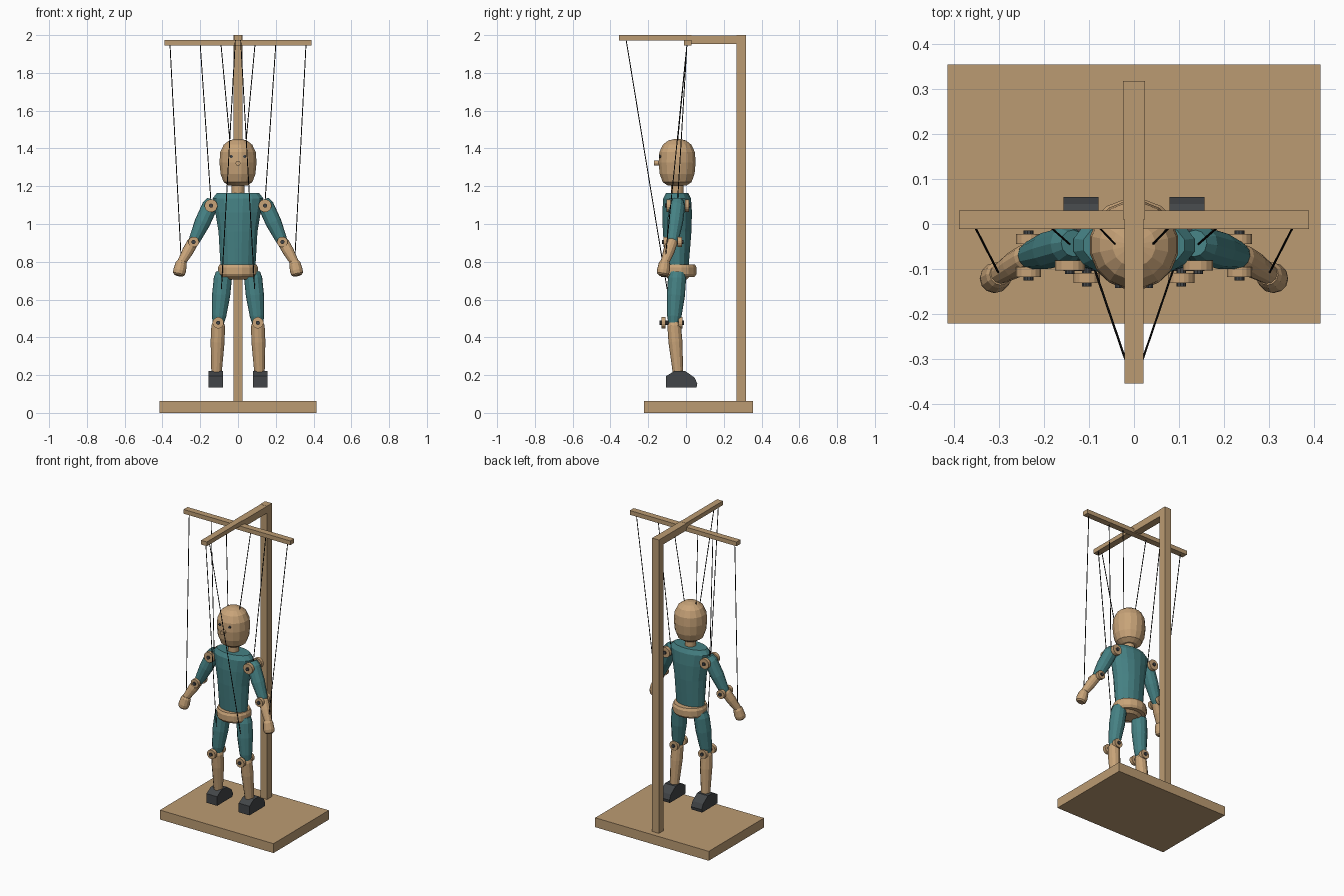
import bpy, bmesh
from math import cos, sin, pi
from mathutils import Vector

if "Cube" in bpy.data.objects:
    bpy.data.objects.remove(bpy.data.objects["Cube"])


def material(name, rgb):
    m = bpy.data.materials.new(name)
    m.diffuse_color = (*rgb, 1)
    m.use_nodes = True
    m.node_tree.nodes["Principled BSDF"].inputs["Base Color"].default_value = m.diffuse_color
    return m


WOOD = material("wood", (0.50, 0.33, 0.17))
PALE = material("pale_wood", (0.58, 0.37, 0.19))
TEAL = material("teal_paint", (0.06, 0.22, 0.23))
DARK = material("dark_paint", (0.055, 0.06, 0.065))
CORD = material("cord", (0.01, 0.01, 0.01))


def finish(bm, name, mat):
    bmesh.ops.recalc_face_normals(bm, faces=bm.faces)
    me = bpy.data.meshes.new(name)
    bm.to_mesh(me)
    bm.free()
    me.materials.append(mat)
    ob = bpy.data.objects.new(name, me)
    bpy.context.collection.objects.link(ob)
    return ob


def box(name, x, y, z, mat=WOOD):
    bm = bmesh.new()
    bmesh.ops.create_cube(bm, size=1)
    for v in bm.verts:
        v.co = [a + (b - a) * (c + 0.5) for (a, b), c in zip((x, y, z), v.co)]
    return finish(bm, name, mat)


def loft(name, rings, mat, sides=16):
    """Stack of rings: (centre, axis u, axis v), capped at both ends."""
    bm = bmesh.new()
    loops = []
    for c, u, v in rings:
        angles = [2 * pi * (i + 0.5) / sides for i in range(sides)]
        loops.append([bm.verts.new(c + u * cos(a) + v * sin(a)) for a in angles])
    for a, b in zip(loops, loops[1:]):
        for i in range(sides):
            j = (i + 1) % sides
            bm.faces.new((a[i], a[j], b[j], b[i]))
    bm.faces.new(loops[0][::-1])
    bm.faces.new(loops[-1])
    return finish(bm, name, mat)


def upright(name, y, profile, mat, sides=16):
    """Elliptical turned part; profile rows are (z, half width, half depth)."""
    return loft(name, [(Vector((0, y, z)), Vector((rx, 0, 0)), Vector((0, ry, 0)))
                       for z, rx, ry in profile], mat, sides)


def limb(name, p, q, profile, mat, sides=12):
    """Turned part from p to q; profile rows are (fraction, radius)."""
    p, q = Vector(p), Vector(q)
    d = (q - p).normalized()
    u = d.orthogonal().normalized()
    w = d.cross(u)
    return loft(name, [(p.lerp(q, t), u * r, w * r) for t, r in profile], mat, sides)


def rod(name, p, q, r, mat, sides=12):
    return limb(name, p, q, [(0, r), (1, r)], mat, sides)


def joint(name, x, z, y_front, y_back, r, thick=0.022):
    """Pair of washers with a dark pin through them."""
    for label, y in (("front", y_front), ("back", y_back)):
        rod(f"{name}_{label}_washer", (x, y - thick / 2, z), (x, y + thick / 2, z), r, PALE, 16)
    e = thick / 2 + 0.008
    rod(f"{name}_pin", (x, y_front - e, z), (x, y_back + e, z), 0.011, DARK, 10)


# Stand and control bars
box("base", (-0.415, 0.415), (-0.222, 0.355), (0, 0.062))
box("post", (-0.025, 0.025), (0.268, 0.318), (0.062, 2.0))
box("post_arm", (-0.024, 0.024), (0.01, 0.268), (1.953, 1.999))
box("control_bar", (-0.021, 0.021), (-0.355, 0.03), (1.972, 2.0))
box("cross_bar", (-0.39, 0.39), (-0.011, 0.03), (1.946, 1.974))

# Head, face and neck
Y = -0.047
upright("head", Y, [(1.203, 0.05, 0.05), (1.222, 0.078, 0.078), (1.265, 0.094, 0.094),
                    (1.325, 0.1, 0.1), (1.38, 0.096, 0.096), (1.42, 0.077, 0.077),
                    (1.442, 0.048, 0.048), (1.45, 0.015, 0.015)], PALE)
rod("nose", (0, -0.135, 1.322), (0, -0.17, 1.322), 0.013, PALE)
upright("neck", Y, [(1.15, 0.034, 0.034), (1.215, 0.034, 0.034)], PALE)

# Torso and pelvis
upright("torso", Y, [(0.775, 0.094, 0.062), (0.87, 0.1, 0.07), (0.96, 0.105, 0.077),
                     (1.06, 0.122, 0.08), (1.135, 0.137, 0.075), (1.163, 0.115, 0.06)], TEAL)
upright("belt", -0.043, [(0.72, 0.098, 0.09), (0.735, 0.108, 0.1), (0.77, 0.108, 0.1),
                         (0.785, 0.1, 0.092)], PALE)
upright("pelvis", -0.043, [(0.705, 0.06, 0.045), (0.725, 0.09, 0.07)], PALE)

for s, side in ((-1, "right"), (1, "left")):
    rod(f"{side}_eye", (s * 0.035, -0.125, 1.357), (s * 0.035, -0.142, 1.357), 0.008, DARK, 8)

    # Arms
    joint(f"{side}_shoulder", s * 0.143, 1.097, -0.092, 0.005, 0.034)
    limb(f"{side}_upper_arm", (s * 0.135, -0.043, 1.125), (s * 0.242, -0.073, 0.89),
         [(0, 0.03), (0.12, 0.042), (0.5, 0.042), (0.88, 0.031), (1, 0.022)], TEAL)
    joint(f"{side}_elbow", s * 0.235, 0.905, -0.107, -0.033, 0.028)
    limb(f"{side}_forearm", (s * 0.23, -0.068, 0.92), (s * 0.303, -0.114, 0.79),
         [(0, 0.022), (0.15, 0.03), (0.5, 0.03), (1, 0.022)], PALE)
    limb(f"{side}_hand", (s * 0.298, -0.112, 0.803), (s * 0.315, -0.124, 0.727),
         [(0, 0.024), (0.15, 0.03), (0.65, 0.034), (0.9, 0.031), (1, 0.022)], PALE)

    # Legs
    limb(f"{side}_thigh", (s * 0.077, -0.045, 0.745), (s * 0.105, -0.065, 0.47),
         [(0, 0.04), (0.12, 0.048), (0.45, 0.048), (0.85, 0.038), (1, 0.028)], TEAL)
    joint(f"{side}_knee", s * 0.105, 0.477, -0.12, -0.03, 0.03)
    limb(f"{side}_shin", (s * 0.104, -0.065, 0.49), (s * 0.114, -0.042, 0.205),
         [(0, 0.025), (0.1, 0.036), (0.4, 0.037), (1, 0.027)], PALE)

    # Shoe: side profile pushed across its width
    bm = bmesh.new()
    outline = [(-0.105, 0.135), (-0.105, 0.195), (-0.06, 0.222), (-0.005, 0.222),
               (0.045, 0.187), (0.06, 0.155), (0.056, 0.135)]
    face = bm.faces.new([bm.verts.new((s * 0.118 - 0.039, y, z)) for y, z in outline])
    ext = bmesh.ops.extrude_face_region(bm, geom=[face])["geom"]
    bmesh.ops.translate(bm, vec=(0.078, 0, 0),
                        verts=[g for g in ext if isinstance(g, bmesh.types.BMVert)])
    # extrude keeps the first cap
    if not face.is_valid or len(bm.faces) < len(outline) + 2:
        bmesh.ops.holes_fill(bm, edges=bm.edges)
    finish(bm, f"{side}_shoe", DARK)

    # Strings
    for name, a, b in (("head", (0.09, 0.005, 1.95), (0.042, -0.045, 1.43)),
                       ("shoulder", (0.2, 0.005, 1.95), (0.143, -0.045, 1.115)),
                       ("hand", (0.36, 0.005, 1.95), (0.3, -0.112, 0.795)),
                       ("knee", (0.014, -0.317, 1.975), (0.088, -0.1, 0.655))):
        rod(f"{side}_{name}_string", (s * a[0], a[1], a[2]), (s * b[0], b[1], b[2]),
            0.0025, CORD, 6)
